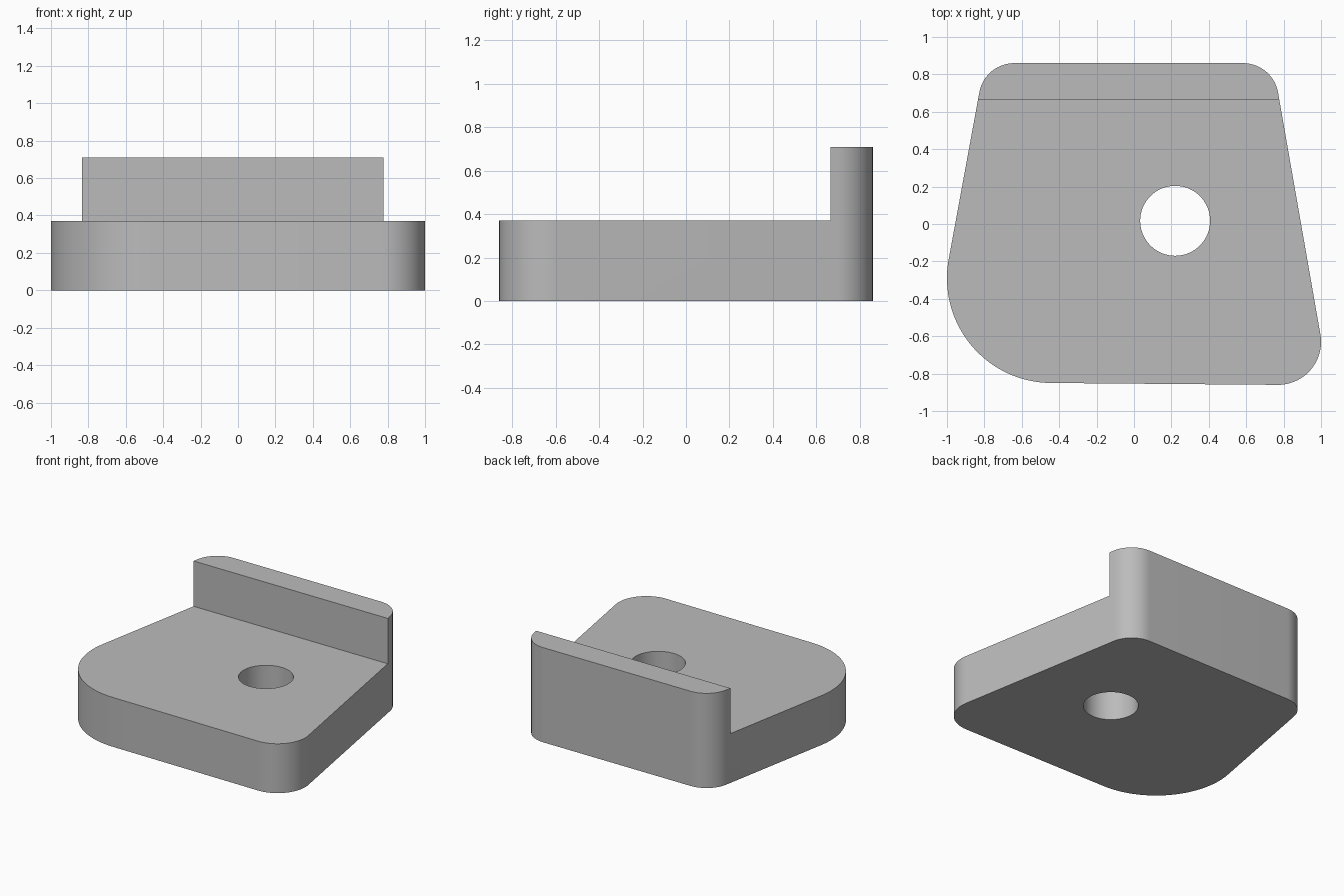
import bpy
import bmesh
from math import cos, sin, radians, pi

BASE_TOP, LIP_TOP, LIP_FRONT = 0.37, 0.71, 0.665

cube = bpy.data.objects.get("Cube")
if cube:
    bpy.data.objects.remove(cube, do_unlink=True)

grey = bpy.data.materials.new("plain grey")
grey.use_nodes = True
colour = (0.5, 0.5, 0.5, 1)
grey.diffuse_color = colour
grey.node_tree.nodes["Principled BSDF"].inputs["Base Color"].default_value = colour


def arc(cx, cy, r, start, end, steps):
    """Points along a circular arc, angles in degrees."""
    angles = [radians(start + (end - start) * i / steps) for i in range(steps + 1)]
    return [(cx + r * cos(a), cy + r * sin(a)) for a in angles]


def prism(name, outline, z0, z1):
    """Extrude a closed outline upward from z0 to z1."""
    bm = bmesh.new()
    face = bm.faces.new([bm.verts.new((x, y, z0)) for x, y in outline])
    top = bmesh.ops.extrude_face_region(bm, geom=[face])["geom"]
    for v in top:
        if isinstance(v, bmesh.types.BMVert):
            v.co.z = z1
    bmesh.ops.recalc_face_normals(bm, faces=bm.faces)
    mesh = bpy.data.meshes.new(name)
    bm.to_mesh(mesh)
    bm.free()
    obj = bpy.data.objects.new(name, mesh)
    bpy.context.collection.objects.link(obj)
    mesh.materials.append(grey)
    return obj


def cut(target, cutter):
    """Subtract the cutter from the target and discard it."""
    cutter.hide_render = True
    mod = target.modifiers.new("cut", "BOOLEAN")
    mod.operation, mod.solver, mod.object = "DIFFERENCE", "EXACT", cutter
    bpy.context.view_layer.objects.active = target
    bpy.ops.object.modifier_apply(modifier=mod.name)
    bpy.data.objects.remove(cutter, do_unlink=True)


# Tapered plate with four rounded corners, counter-clockwise from front left
outline = (
    arc(-0.44, -0.29, 0.56, 170, 269.5, 32)
    + arc(0.77, -0.63, 0.23, -90.5, 10, 24)
    + arc(0.583, 0.67, 0.19, 10, 90, 20)
    + arc(-0.64, 0.67, 0.19, 90, 170, 20)
)
plate = prism("lipped_plate", outline, 0, LIP_TOP)

# Step that leaves the raised lip along the back
step = [(-2, -2), (2, -2), (2, LIP_FRONT), (-2, LIP_FRONT)]
cut(plate, prism("step_cutter", step, BASE_TOP, 1))

# Round through hole
hole = arc(0.22, 0.017, 0.187, 0, 360, 64)[:-1]
cut(plate, prism("hole_cutter", hole, -0.5, 1.5))

# Smooth curved walls, crisp edges
bpy.ops.object.select_all(action="DESELECT")
plate.select_set(True)
bpy.context.view_layer.objects.active = plate
bpy.ops.object.shade_smooth_by_angle(angle=pi / 6)
